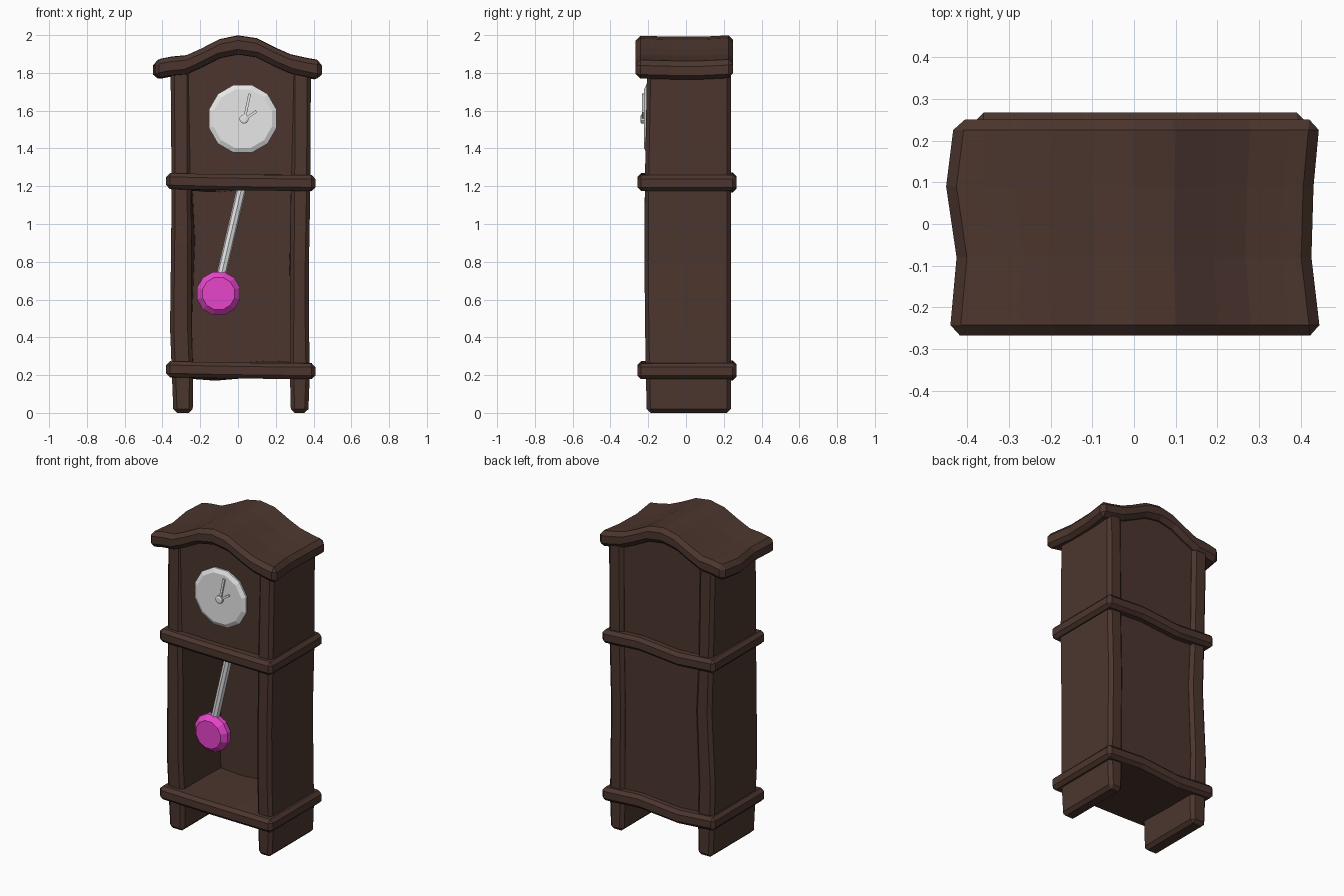
import bpy, bmesh, math
from mathutils import Vector

if "Cube" in bpy.data.objects:
    bpy.data.objects.remove(bpy.data.objects["Cube"])


def material(name, rgb):
    m = bpy.data.materials.new(name)
    m.diffuse_color = (*rgb, 1)
    m.use_nodes = True
    m.node_tree.nodes["Principled BSDF"].inputs["Base Color"].default_value = m.diffuse_color
    return m


WOOD = material("dark_wood", (0.072, 0.036, 0.027))
SILVER = material("silver_grey", (0.8, 0.8, 0.8))
PINK = material("magenta", (0.8, 0.06, 0.6))


def loft(name, rings, mat, bevel=0.0):
    """Skin a row of equal-length rings, cap both ends, optionally chamfer."""
    bm = bmesh.new()
    rows = [[bm.verts.new(p) for p in r] for r in rings]
    n = len(rows[0])
    for a, b in zip(rows, rows[1:]):
        for i in range(n):
            j = (i + 1) % n
            bm.faces.new((a[i], a[j], b[j], b[i]))
    bm.faces.new(rows[0])
    bm.faces.new(rows[-1][::-1])
    bmesh.ops.recalc_face_normals(bm, faces=bm.faces)
    me = bpy.data.meshes.new(name)
    bm.to_mesh(me)
    bm.free()
    me.materials.append(mat)
    ob = bpy.data.objects.new(name, me)
    bpy.context.collection.objects.link(ob)
    if bevel:
        mod = ob.modifiers.new("chamfer", 'BEVEL')
        mod.width = bevel
        mod.segments = 1
        mod.limit_method = 'ANGLE'
        mod.angle_limit = math.radians(40)
    return ob


def disc(name, cx, cz, steps, mat, sides=12):
    """Round part facing the front; steps are (y, radius) pairs."""
    rings = [[(cx + r * math.cos(math.tau * (i + .5) / sides), y,
               cz + r * math.sin(math.tau * (i + .5) / sides))
              for i in range(sides)] for y, r in steps]
    return loft(name, rings, mat)


def hand(name, a, b, width, y0, y1):
    """Thin flat bar between two (x, z) points."""
    a, b = Vector(a), Vector(b)
    d = (b - a).normalized() * width / 2
    side = Vector((-d.y, d.x))
    rings = [[(q.x, y, q.y) for q, y in ((p + side, y0), (p + side, y1),
                                         (p - side, y1), (p - side, y0))] for p in (a, b)]
    return loft(name, rings, SILVER)


# Roof: arched slab, slightly uneven from front to back
ARCH = [(-.445, 1.822), (-.36, 1.838), (-.28, 1.845), (-.2, 1.88), (-.1, 1.93),
        (0, 1.95), (.1, 1.935), (.2, 1.885), (.28, 1.85), (.37, 1.83), (.445, 1.818)]


def arch_z(x):
    for (x0, z0), (x1, z1) in zip(ARCH, ARCH[1:]):
        if x0 <= x <= x1:
            return z0 + (z1 - z0) * (x - x0) / (x1 - x0)


rows = []
for y, left, right, dz in ((-.267, .442, .447, -.003), (-.08, .425, .425, -.008),
                           (.09, .45, .43, -.008), (.25, .43, .445, 0)):
    pts = [(x * (left if x < 0 else right) / .445, z + dz) for x, z in ARCH]
    rows.append([(x, y, z + .05) for x, z in pts] +
                [(x, y, z - .048) for x, z in reversed(pts)])
loft("roof", rows, WOOD, .025)

# Side boards, running down to form the feet: (z, inner x, outer x, sideways bow at the back)
for name, sections in (
    ("left_side_board", ((0, -.24, -.342, 0), (.2, -.237, -.35, 0), (.45, -.247, -.36, .004),
                         (.9, -.247, -.355, .022), (1.2, -.25, -.352, .01),
                         (1.82, -.25, -.357, 0))),
    ("right_side_board", ((0, .28, .372, 0), (.2, .275, .38, 0), (.45, .275, .376, 0),
                          (.8, .277, .376, -.004), (1.2, .28, .383, 0),
                          (1.82, .283, .386, 0)))):
    rings = []
    for z, xi, xo, bow in sections:
        f = -.208 - .012 * math.sin(z * 1.8)
        rings.append([(xi, f, z), (xo, f, z), (xo + bow, .237, z), (xi + bow, .237, z)])
    loft(name, rings, WOOD, .02)


# Upper front panel and full back panel, both arched to meet the roof
def panel(name, z0, y0, y1):
    rings = [[(x, y0, z0), (x, y1, z0), (x, y1, arch_z(x)), (x, y0, arch_z(x))]
             for x in (-.3, -.2, -.1, 0, .1, .2, .33)]
    loft(name, rings, WOOD)


panel("upper_front_panel", 1.2, -.2, -.17)
panel("back_panel", .22, .17, .215)


# Horizontal shelves that stick out as bands around the case, a little warped at the back
def band(name, z):
    rings = []
    for x, dz, warp in ((-.38, .008, 0), (-.12, .002, -.014),
                        (.15, -.002, .014), (.41, -.004, 0)):
        lo, hi = z - .042 + dz, z + .042 + dz
        rings.append([(x, -.257, lo), (x, .267, lo + warp),
                      (x, .267, hi + warp), (x, -.257, hi)])
    loft(name, rings, WOOD, .02)


band("lower_band", .224)
band("middle_band", 1.22)

# Clock dial, hub and hands
disc("dial", .025, 1.557, ((-.19, .186), (-.21, .186), (-.223, .16)), SILVER)
disc("hand_hub", .032, 1.555, ((-.21, .024), (-.237, .024), (-.241, .015)), SILVER, 10)
hand("minute_hand", (.035, 1.56), (.062, 1.69), .014, -.22, -.232)
hand("hour_hand", (.035, 1.555), (.098, 1.597), .014, -.22, -.232)

# Pendulum rod and bob, swung to the left
loft("pendulum_rod", [[(cx + .026 * math.cos(math.tau * i / 8),
                        -.1 + .026 * math.sin(math.tau * i / 8), z) for i in range(8)]
                      for cx, z in ((.024, 1.21), (-.1, .68))], SILVER)
disc("pendulum_bob", -.103, .632,
     ((-.15, .088), (-.12, .118), (-.09, .118), (-.055, .088)), PINK)
